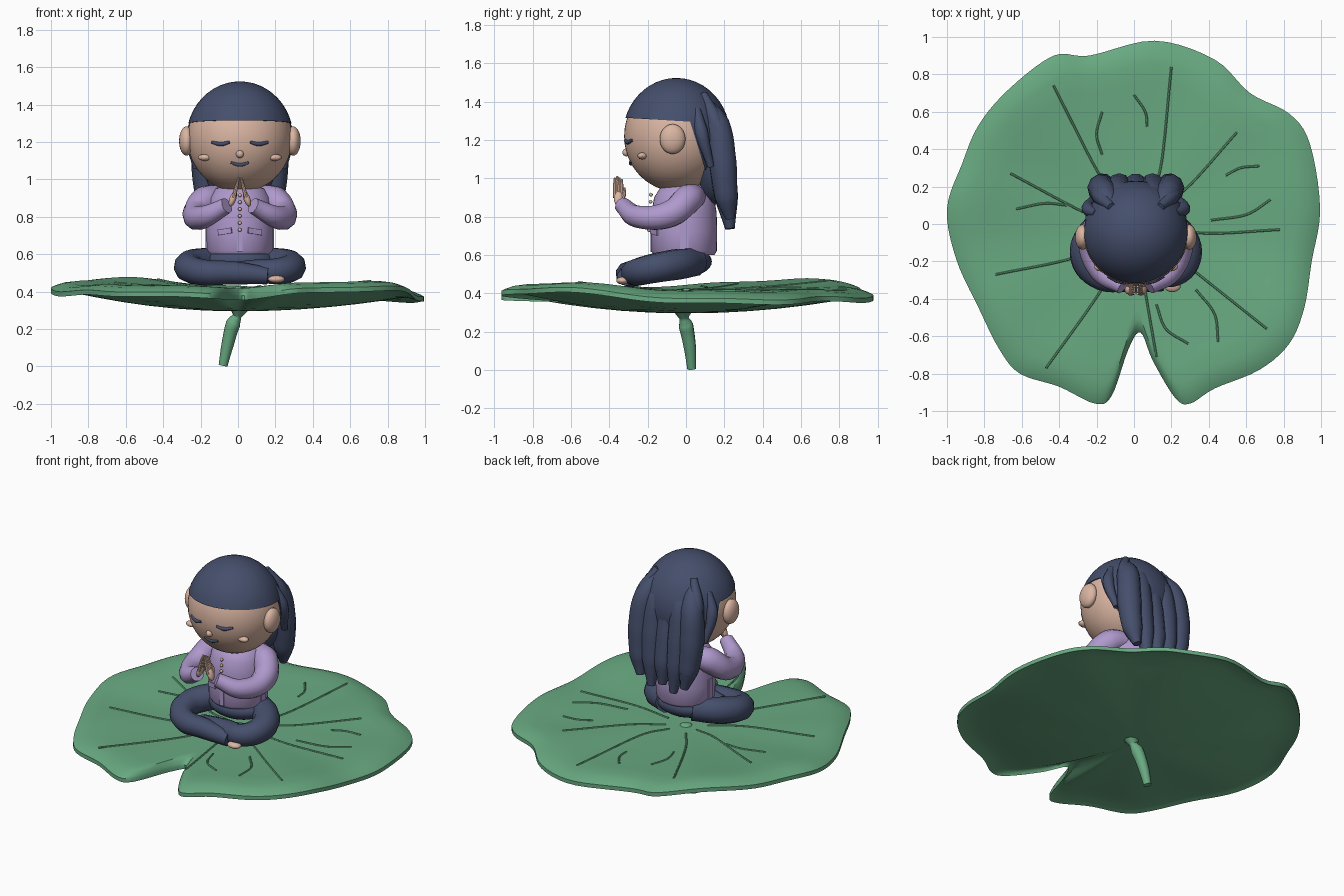
import bpy, bmesh, math
from mathutils import Vector, Matrix

cube = bpy.data.objects.get("Cube")
if cube:
    bpy.data.objects.remove(cube)


def material(name, rgb):
    m = bpy.data.materials.new(name)
    m.use_nodes = True
    m.diffuse_color = (*rgb, 1)
    m.node_tree.nodes["Principled BSDF"].inputs["Base Color"].default_value = (*rgb, 1)
    return m


GREEN = material("leaf green", (.14, .40, .22))
NAVY = material("dark navy", (.06, .078, .15))
SKIN = material("warm skin", (.70, .46, .36))
LILAC = material("soft lilac", (.43, .32, .61))
parts = []


def add(name, mesh, mat):
    mesh.materials.append(mat)
    ob = bpy.data.objects.new(name, mesh)
    bpy.context.collection.objects.link(ob)
    parts.append(ob)
    return ob


def from_bmesh(name, bm, mat):
    bmesh.ops.recalc_face_normals(bm, faces=bm.faces)
    me = bpy.data.meshes.new(name)
    bm.to_mesh(me)
    bm.free()
    return add(name, me, mat)


def ball(name, loc, size, mat, cuts=(), seg=32):
    """Ellipsoid; each cut is (point, normal) and keeps the normal side."""
    bm = bmesh.new()
    bmesh.ops.create_uvsphere(bm, u_segments=seg, v_segments=seg // 2, radius=1)
    bm.transform(Matrix.Translation(loc) @ Matrix.Diagonal((*size, 1)))
    for co, no in cuts:
        geom = bm.verts[:] + bm.edges[:] + bm.faces[:]
        bmesh.ops.bisect_plane(bm, geom=geom, plane_co=co, plane_no=no, clear_inner=True)
        bmesh.ops.holes_fill(bm, edges=[e for e in bm.edges if e.is_boundary])
    return from_bmesh(name, bm, mat)


def box(name, loc, size, mat):
    bm = bmesh.new()
    bmesh.ops.create_cube(bm, size=1)
    bm.transform(Matrix.Diagonal((*size, 1)))
    ob = from_bmesh(name, bm, mat)
    ob.location = loc
    return ob


def tube(name, pts, radii, mat, res=6, sides=3):
    """Smooth tapered tube through the points."""
    cu = bpy.data.curves.new(name, "CURVE")
    cu.dimensions = "3D"
    cu.bevel_depth, cu.bevel_resolution = 1, sides
    cu.resolution_u, cu.use_fill_caps = res, True
    sp = cu.splines.new("BEZIER")
    sp.bezier_points.add(len(pts) - 1)
    for i, (bp, p) in enumerate(zip(sp.bezier_points, pts)):
        bp.co = p
        bp.radius = radii[i] if isinstance(radii, (list, tuple)) else radii
        bp.handle_left_type = bp.handle_right_type = "AUTO"
    tmp = bpy.data.objects.new(name + "_path", cu)
    bpy.context.collection.objects.link(tmp)
    dg = bpy.context.evaluated_depsgraph_get()
    me = bpy.data.meshes.new_from_object(tmp.evaluated_get(dg))
    bpy.data.objects.remove(tmp)
    me.materials.clear()
    return add(name, me, mat)


def spline(a, b, c, d, t):
    return .5 * (2 * b + (c - a) * t + (2 * a - 5 * b + 4 * c - d) * t ** 2 + (3 * b - a - 3 * c + d) * t ** 3)


# Lily leaf: notched outline scaled into rings, flat rippled top and bowl-shaped underside
def leaf_z(x, y):
    r, a = math.hypot(x, y), math.atan2(y, x)
    wave = .03 - .025 * math.sin(2 * a) - .02 * math.cos(a) - .012 * math.cos(4 * a) + .006 * math.sin(9 * a)
    return .415 + r * r * wave


outline = [Vector(p) for p in (
    (.995, .08), (.94, .43), (.83, .59), (.62, .7), (.43, .88), (.11, .98), (-.24, .9), (-.43, .9),
    (-.67, .72), (-.83, .53), (-.92, .32), (-1, .08), (-.95, -.19), (-.83, -.45), (-.72, -.67),
    (-.61, -.8), (-.4, -.87), (-.21, -.96), (-.12, -.92), (-.03, -.67), (.035, -.58), (.1, -.73),
    (.22, -.93), (.3, -.96), (.43, -.88), (.67, -.78), (.83, -.64), (.91, -.45), (.95, -.2))]
n = len(outline)
rim = [spline(*(outline[(i + k) % n] for k in (-1, 0, 1, 2)), j / 5) for i in range(n) for j in range(5)]
steps = (.1, .2, .35, .5, .65, .78, .88, .94, .98, 1)
bm = bmesh.new()
last = None
for s, under in [(s, 0) for s in steps] + [(s, 1) for s in reversed(steps)]:
    drop = .04 * (max(0, s - .86) / .14) ** 2 + under * (.025 + .095 * (1 - s * s))
    ring = [bm.verts.new((p.x * s, p.y * s, leaf_z(p.x * s, p.y * s) - drop)) for p in rim]
    for i in range(len(ring)):
        if last:
            bm.faces.new((last[i - 1], ring[i - 1], ring[i], last[i]))
    if not last or (under and s == steps[0]):
        bm.faces.new(ring)
    last = ring
leaf = from_bmesh("leaf", bm, GREEN)

# Raised veins draped over the leaf
long_veins = [((.14, .29), (.2, .84)), ((-.2, .29), (-.43, .74)), ((.28, .19), (.55, .49)),
              ((.4, -.05), (.78, -.03)), ((-.26, .06), (-.66, .27)), ((-.32, -.18), (-.74, -.27)),
              ((-.18, -.36), (-.47, -.77)), ((.27, -.21), (.71, -.56)), ((.06, -.36), (.12, -.71))]
side_veins = [((-.17, .37), (-.2, .48), (-.17, .6)), ((.07, .52), (.06, .6), (0, .69)),
              ((.41, .02), (.6, .05), (.73, .13)), ((.49, .26), (.57, .3), (.67, .31)),
              ((-.36, .1), (-.48, .11), (-.63, .08)), ((.33, -.35), (.43, -.48), (.45, -.63)),
              ((.12, -.43), (.17, -.56), (.29, -.64))]
for vein in [((m[0] * .35, m[1] * .35), m, e) for m, e in long_veins] + side_veins:
    a, b, c = map(Vector, vein)
    flat = [spline(2 * a - b, a, b, c, t / 4) for t in range(4)]
    flat += [spline(a, b, c, 2 * c - b, t / 4) for t in range(5)]
    tube("leaf_vein", [(p.x, p.y, leaf_z(p.x, p.y) + .001) for p in flat], .006, GREEN, 2, 1)
ball("leaf_hub", (0, 0, .415), (.035, .035, .012), GREEN, seg=16)

# Stem
tube("stem", [(-.08, .03, .005), (-.055, .02, .12), (-.025, 0, .23), (-.005, -.01, .27), (.005, -.015, .315)],
     [.024, .033, .039, .024, .055], GREEN)

# Torso as a squashed lathe
bm = bmesh.new()
last = None
for r, z in ((.165, .6), (.178, .62), (.18, .72), (.177, .82), (.163, .9), (.13, .95), (.07, .98)):
    ring = [bm.verts.new((.01 + r * math.cos(a), -.01 + .96 * r * math.sin(a), z))
            for a in (math.tau * i / 40 for i in range(40))]
    if last:
        for i in range(40):
            bm.faces.new((last[i], last[i - 1], ring[i - 1], ring[i]))
    else:
        bm.faces.new(ring)
    last = ring
bm.faces.new(last)
from_bmesh("jacket", bm, LILAC)
box("jacket_placket", (.01, -.182, .7), (.03, .009, .17), LILAC)
for s in (-1, 1):
    box("jacket_side_strip", (.01 + s * .179, -.01, .69), (.009, .045, .14), LILAC)
    flap = box("jacket_pocket_flap", (.01 + s * .08, -.167, .722), (.08, .009, .03), LILAC)
    flap.rotation_euler = (0, s * .15, s * .45)
for i in range(6):
    ball("bead", (.01, -.193 + .002 * i, .73 + .037 * i), (.01,) * 3, SKIN, seg=12)

# Arms and praying hands
for s in (-1, 1):
    def at(x, y, z):
        return (.01 + s * x, y, z)

    tube("sleeve", [at(.1, .05, .91), at(.18, .01, .89), at(.235, -.08, .815), at(.19, -.25, .8), at(.07, -.335, .86)],
         [.06, .078, .072, .06, .043], LILAC)
    palm = ball("palm", (0, 0, 0), (.018, .025, .042), SKIN, seg=16)
    palm.location, palm.rotation_euler.y = at(.038, -.352, .895), -s * .35
    for k in range(4):
        y = -.371 + .012 * k
        tube("finger", [at(.033, y, .9), at(.021, y - .001, .95), at(.008, y, 1.01 - .008 * abs(k - 1))],
             [.011, .01, .006], SKIN, 4, 2)
    tube("thumb", [at(.042, -.335, .885), at(.033, -.322, .92), at(.018, -.322, .95)], [.011, .01, .006], SKIN, 4, 2)

# Crossed legs
ball("hips", (.01, -.01, .565), (.19, .145, .08), NAVY)
tube("right_leg", [(-.08, .05, .565), (-.22, -.05, .55), (-.265, -.17, .53), (-.2, -.275, .505), (-.02, -.305, .5),
                   (.16, -.315, .485)], [.075, .082, .078, .07, .062, .046], NAVY)
tube("left_leg", [(.1, .05, .565), (.24, -.05, .55), (.285, -.17, .53), (.22, -.265, .51), (.08, -.255, .51),
                  (-.1, -.23, .5)], [.075, .082, .078, .07, .06, .045], NAVY)
ball("right_foot", (.205, -.33, .466), (.045, .034, .02), SKIN, seg=20)
ball("left_foot", (-.13, -.22, .49), (.05, .03, .025), SKIN, seg=20)

# Head, ears and face
HEAD, SIZE = Vector((.01, -.05, 1.22)), Vector((.28, .273, .288))


def on_face(x, z):
    d = ((x - HEAD.x) / SIZE.x) ** 2 + ((z - HEAD.z) / SIZE.z) ** 2
    return (x, HEAD.y - SIZE.y * math.sqrt(1 - d), z)


ball("head", HEAD, SIZE, SKIN, seg=48)
ball("nose", on_face(.01, 1.135), (.021,) * 3, SKIN, seg=16)
for s in (-1, 1):
    ball("ear", (.01 + s * .285, -.07, 1.205), (.04, .067, .078), SKIN)
    ball("cheek", on_face(.01 + s * .187, 1.117), (.037, .025, .018), SKIN, seg=16)
    tube("closed_eye", [on_face(.01 + s * x, z) for x, z in ((.055, 1.199), (.1, 1.189), (.15, 1.199))],
         [.008, .012, .008], NAVY)
tube("mouth", [on_face(.01 + x, z) for x, z in ((-.048, 1.09), (0, 1.078), (.048, 1.09))], [.007, .011, .007], NAVY)

# Hair cap, back of the hair and hanging locks
CAP = SIZE + Vector((.006, .008, .016))
ball("hair_cap", HEAD, CAP, NAVY, [((0, -.05, 1.3), (0, .06, 1))], 48)
ball("hair_back", HEAD, CAP, NAVY, [((0, .02, 1.3), (0, .95, .3)), ((0, 0, 1.03), (0, 0, 1))], 48)
ball("hair_mass", (.01, .14, 1.1), (.2, .085, .24), NAVY)
for i, end in enumerate((.78, .735, .77, .74, .79)):
    x = (i - 2) * .088
    w = abs(i - 2)
    tube("hair_lock", [(.01 + x * .6, .06, 1.43), (.01 + x * .95, .135 + .012 * w, 1.28),
                       (.01 + x * 1.05, .175 + .008 * w, 1.08), (.01 + x, .21, .9), (.01 + x * .9, .23, end)],
         [.03, .07, .075, .062, .025], NAVY)
for s in (-1, 1):
    tube("side_lock", [(.01 + s * .21, .055, 1.36), (.01 + s * .255, .08, 1.24), (.01 + s * .235, .13, 1.06)],
         [.022, .036, .018], NAVY)
    tube("upper_lock", [(.01 + s * .13, .09, 1.44), (.01 + s * .19, .15, 1.3), (.01 + s * .19, .2, 1.1),
                        (.01 + s * .17, .22, .92)], [.022, .045, .05, .03], NAVY)

# Smooth shading
for ob in bpy.context.view_layer.objects:
    ob.select_set(ob in parts)
bpy.context.view_layer.objects.active = leaf
bpy.ops.object.shade_smooth_by_angle(angle=math.radians(40))
